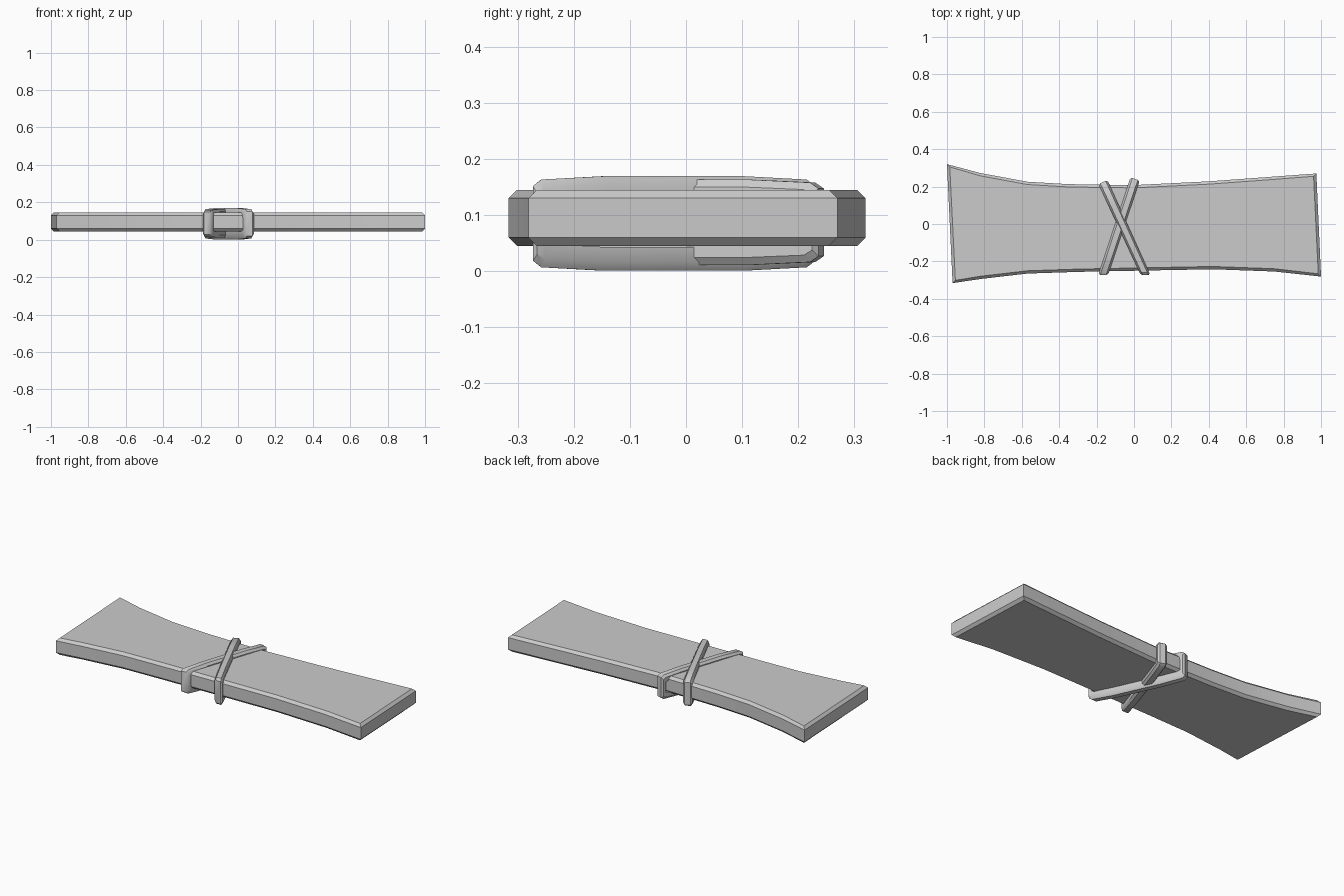
import bpy, bmesh
from mathutils import Vector

if "Cube" in bpy.data.objects:
    bpy.data.objects.remove(bpy.data.objects["Cube"])


def finish(name, bm, angle):
    bmesh.ops.recalc_face_normals(bm, faces=bm.faces)
    mesh = bpy.data.meshes.new(name)
    bm.to_mesh(mesh)
    bm.free()
    obj = bpy.data.objects.new(name, mesh)
    bpy.context.collection.objects.link(obj)
    bpy.ops.object.select_all(action='DESELECT')
    obj.select_set(True)
    bpy.context.view_layer.objects.active = obj
    bpy.ops.object.shade_smooth_by_angle(angle=angle)
    return obj


# Flared plank: back edge and front edge outlines, with chamfered rims
back = [(-1.0, .32), (-.82, .272), (-.57, .226), (-.35, .213), (0, .208),
        (.4, .228), (.7, .25), (.975, .27)]
front = [(-.97, -.316), (-.82, -.294), (-.57, -.265), (-.3, -.256), (0, -.25),
         (.42, -.242), (.75, -.254), (1.0, -.281)]


def build_plank():
    bm = bmesh.new()
    rings = []
    last = len(back) - 1
    for z, inset in ((.045, .015), (.06, 0), (.13, 0), (.145, .015)):
        def row(points, side):
            verts = []
            for i, (x, y) in enumerate(points):
                dx = inset if i == 0 else -inset if i == last else 0
                verts.append(bm.verts.new((x + dx, y - side * inset, z)))
            return verts
        rings.append((row(back, 1), row(front, -1)))
    # top and bottom surfaces
    for b, f in (rings[0], rings[-1]):
        for i in range(last):
            bm.faces.new((b[i], b[i + 1], f[i + 1], f[i]))
    # side walls and chamfers
    loops = [b + f[::-1] for b, f in rings]
    for lo, hi in zip(loops, loops[1:]):
        n = len(lo)
        for i in range(n):
            j = (i + 1) % n
            bm.faces.new((lo[i], lo[j], hi[j], hi[i]))
    return finish("plank", bm, 0.45)


# Lashing band: a closed loop around the plank with a rounded outer face
half_path = [(0, .78), (.03, .92), (.25, .99), (.75, .99), (.97, .92), (1, .78)]
path = half_path + [(t, -h) for t, h in reversed(half_path)]
section = [(-1, 0), (-1, .65), (-.6, 1), (.6, 1), (1, .65), (1, 0)]


def build_band(name, start, end, z_mid, z_half, width=.052):
    bm = bmesh.new()
    a, b = Vector((*start, 0)), Vector((*end, 0))
    d = (b - a).normalized()
    across = Vector((d.y, -d.x, 0))
    rings = []
    for t, h in path:
        w = Vector((1, 0, 0)).lerp(across, t) * width / 2
        ring = []
        for s, depth in section:
            u = .5 + (t - .5) * (.91 + .09 * depth)
            p = a.lerp(b, u) + w * s
            p.z = z_mid + z_half * h * (.5 + .5 * depth)
            ring.append(bm.verts.new(p))
        rings.append(ring)
    for i, r in enumerate(rings):
        q = rings[(i + 1) % len(rings)]
        for k in range(len(section)):
            m = (k + 1) % len(section)
            bm.faces.new((r[k], r[m], q[m], q[k]))
    return finish(name, bm, 0.6)


build_plank()
build_band("outer_lashing", (.062, -.273), (-.166, .224), .085, .085)
build_band("inner_lashing", (-.165, -.273), (.006, .241), .087, .077)
